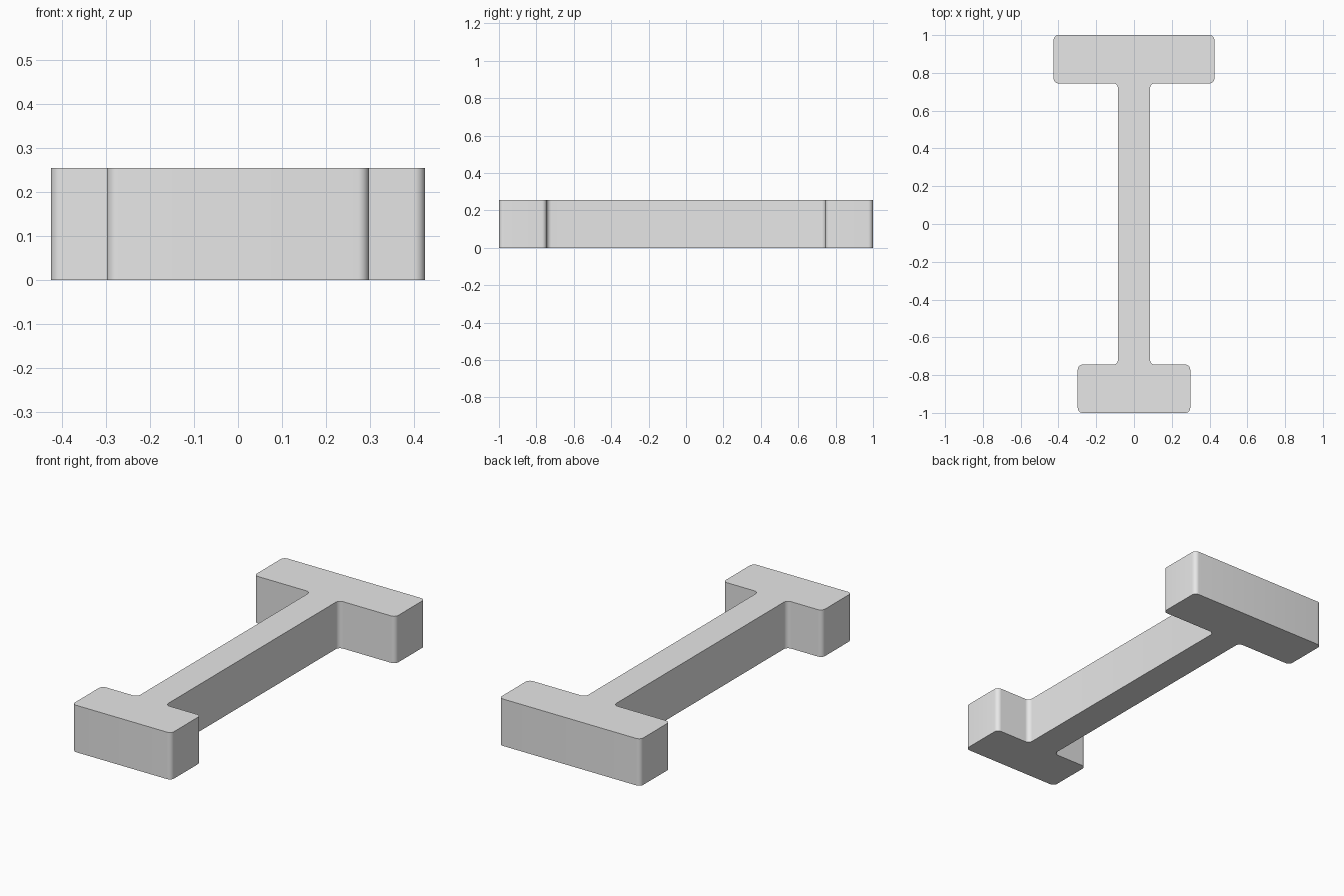
import bpy
import bmesh
import math

cube = bpy.data.objects.get("Cube")
if cube:
    bpy.data.objects.remove(cube, do_unlink=True)

# Proportions: everything is a multiple of one module
U = 2 / 23.5
HEIGHT = 3 * U
FLANGE = 1 - 3 * U
RADIUS = 0.3 * U
WEB, FRONT, BACK = U, 3.5 * U, 5 * U

# Plain grey material
grey = bpy.data.materials.new("light_grey")
grey.use_nodes = True
grey.diffuse_color = (0.8, 0.8, 0.8, 1)
grey.node_tree.nodes["Principled BSDF"].inputs["Base Color"].default_value = (0.8, 0.8, 0.8, 1)

# Half outline from front to back, mirrored to close the loop
half = [(FRONT, -1), (FRONT, -FLANGE), (WEB, -FLANGE),
        (WEB, FLANGE), (BACK, FLANGE), (BACK, 1)]
outline = half + [(-x, y) for x, y in reversed(half)]

# Extrude the outline upwards
bm = bmesh.new()
base = bm.faces.new([bm.verts.new((x, y, 0)) for x, y in outline])
extruded = bmesh.ops.extrude_face_region(bm, geom=[base])["geom"]
top_verts = [v for v in extruded if isinstance(v, bmesh.types.BMVert)]
bmesh.ops.translate(bm, verts=top_verts, vec=(0, 0, HEIGHT))
if not any(f.normal.z < -0.9 for f in bm.faces if f.calc_center_median().z < 0.01):
    bmesh.ops.recalc_face_normals(bm, faces=bm.faces)

# Round the upright corners, inner and outer
upright = [e for e in bm.edges if abs(e.verts[0].co.z - e.verts[1].co.z) > HEIGHT / 2]
bmesh.ops.bevel(bm, geom=upright, offset=RADIUS, offset_type='OFFSET',
                segments=8, profile=0.5, affect='EDGES')
bmesh.ops.recalc_face_normals(bm, faces=bm.faces)

mesh = bpy.data.meshes.new("i_shaped_bar")
bm.to_mesh(mesh)
bm.free()
mesh.materials.append(grey)
bar = bpy.data.objects.new("i_shaped_bar", mesh)
bpy.context.collection.objects.link(bar)

# Smooth rounded corners, crisp top and bottom rims
bpy.ops.object.select_all(action='DESELECT')
bar.select_set(True)
bpy.context.view_layer.objects.active = bar
bpy.ops.object.shade_smooth_by_angle(angle=math.radians(30))
